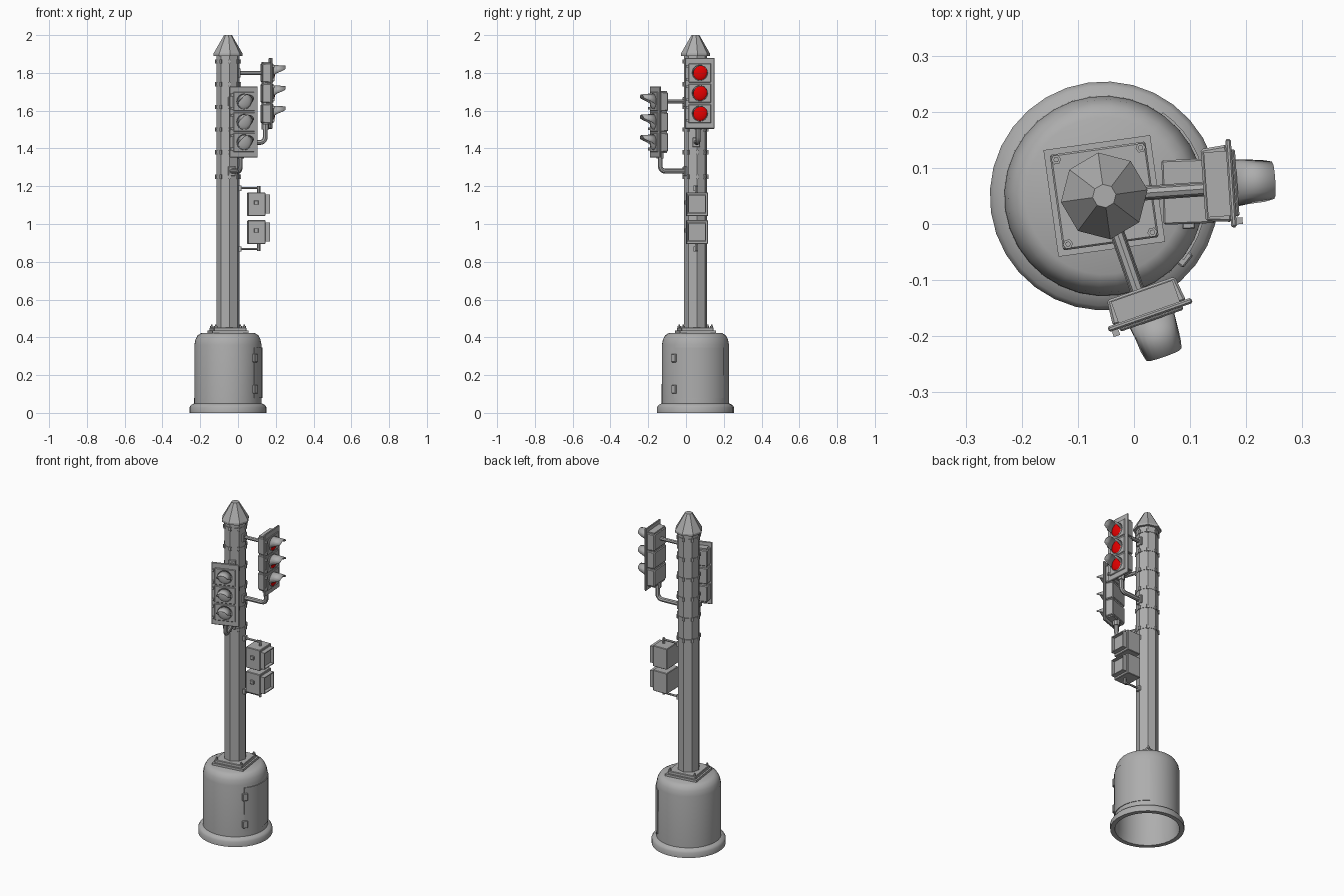
import bpy, bmesh, math
from mathutils import Matrix, Vector

if "Cube" in bpy.data.objects:
    bpy.data.objects.remove(bpy.data.objects["Cube"])

CX, CY = -0.053, 0.05            # pole axis


def mat(name, rgb):
    m = bpy.data.materials.new(name)
    m.diffuse_color = (*rgb, 1)
    m.use_nodes = True
    m.node_tree.nodes["Principled BSDF"].inputs["Base Color"].default_value = m.diffuse_color
    return m


GREY = mat("grey metal", (0.42, 0.42, 0.42))
RED = mat("red lens", (0.8, 0.0, 0.0))


def frame(deg):
    """Local frame on the pole axis: x points outward along the given heading."""
    return Matrix.Translation((CX, CY, 0)) @ Matrix.Rotation(math.radians(deg), 4, 'Z')


def add(name, me, M, m=GREY, smooth=False, bevel=0):
    ob = bpy.data.objects.new(name, me)
    bpy.context.collection.objects.link(ob)
    ob.matrix_world = M
    me.materials.clear()
    me.materials.append(m)
    if bevel:
        b = ob.modifiers.new("bevel", 'BEVEL')
        b.width, b.segments = bevel, 1
    if smooth:
        bpy.ops.object.select_all(action='DESELECT')
        ob.select_set(True)
        bpy.context.view_layer.objects.active = ob
        bpy.ops.object.shade_smooth_by_angle(angle=math.radians(35))
    return ob


def from_bm(name, bm, M, **kw):
    bmesh.ops.remove_doubles(bm, verts=bm.verts, dist=1e-5)
    bmesh.ops.recalc_face_normals(bm, faces=bm.faces)
    me = bpy.data.meshes.new(name)
    bm.to_mesh(me)
    bm.free()
    return add(name, me, M, **kw)


def box(name, M, x, y, z, back=1.0, **kw):
    """Box from ranges; back scales the inner (low x) end."""
    bm = bmesh.new()
    bmesh.ops.create_cube(bm, size=1)
    yc, zc = sum(y) / 2, sum(z) / 2
    for v in bm.verts:
        s = back if v.co.x < 0 else 1
        v.co = Vector((x[0] if v.co.x < 0 else x[1],
                       yc + v.co.y * (y[1] - y[0]) * s,
                       zc + v.co.z * (z[1] - z[0]) * s))
    return from_bm(name, bm, M, **kw)


def lathe(name, M, profile, segs, a0=0, a1=360, closed=False, **kw):
    """Revolve (radius, z) points about z; closed joins the profile and caps the ends."""
    bm = bmesh.new()
    rows = []
    for i in range(segs + 1):
        a = math.radians(a0 + (a1 - a0) * i / segs)
        rows.append([bm.verts.new((r * math.cos(a), r * math.sin(a), z)) for r, z in profile])
    n = len(profile)
    for p, q in zip(rows, rows[1:]):
        for j in range(n if closed else n - 1):
            k = (j + 1) % n
            bm.faces.new((p[j], q[j], q[k], p[k]))
    if closed and a1 - a0 < 360:
        bm.faces.new(rows[0])
        bm.faces.new(rows[-1])
    return from_bm(name, bm, M, **kw)


def pipe(name, M, pts, r, sides=2):
    cu = bpy.data.curves.new(name, 'CURVE')
    cu.dimensions = '3D'
    cu.bevel_depth, cu.bevel_resolution, cu.use_fill_caps = r, sides, True
    sp = cu.splines.new('POLY')
    sp.points.add(len(pts) - 1)
    for p, c in zip(sp.points, pts):
        p.co = (*c, 1)
    tmp = bpy.data.objects.new("tmp", cu)
    bpy.context.collection.objects.link(tmp)
    me = bpy.data.meshes.new_from_object(tmp.evaluated_get(bpy.context.evaluated_depsgraph_get()))
    bpy.data.objects.remove(tmp)
    return add(name, me, M, smooth=True)


def visor(name, M, y, z, x0):
    """Hood tube: long on top, cut back below."""
    bm = bmesh.new()
    n, r = 24, 0.042
    inner, outer = [], []
    for i in range(n):
        a = 2 * math.pi * i / n
        s = math.sin(a)
        t = min(1, max(0, (s + 0.3) / 0.9))
        length = 0.006 + 0.009 * (s + 1) / 2 + 0.055 * t * t * (3 - 2 * t)
        c = (y + r * math.cos(a), z + r * s)
        inner.append(bm.verts.new((x0, *c)))
        outer.append(bm.verts.new((x0 + length, y + 0.92 * r * math.cos(a), z + 0.92 * r * s)))
    for i in range(n):
        j = (i + 1) % n
        bm.faces.new((inner[i], inner[j], outer[j], outer[i]))
    ob = from_bm(name, bm, M, smooth=True)
    s = ob.modifiers.new("thickness", 'SOLIDIFY')
    s.thickness = 0.002


def signal(tag, deg, zc, lens):
    M = frame(deg)
    yc = 0.007
    # housing, back plate
    box(f"{tag}_core", M, (0.182, 0.222), (yc - 0.058, yc + 0.058), (zc - 0.165, zc + 0.165))
    box(f"{tag}_back_plate", M, (0.222, 0.232), (yc - 0.079, yc + 0.079), (zc - 0.188, zc + 0.188), bevel=0.003)
    for i in (-1, 0, 1):
        z = zc + 0.108 * i
        box(f"{tag}_housing", M, (0.177, 0.224), (yc - 0.069, yc + 0.069), (z - 0.052, z + 0.052), back=0.93, bevel=0.004)
        box(f"{tag}_door", M, (0.23, 0.238), (yc - 0.06, yc + 0.06), (z - 0.05, z + 0.05), bevel=0.003)
        # lens dome and hood
        bm = bmesh.new()
        bmesh.ops.create_uvsphere(bm, u_segments=24, v_segments=12, radius=0.04)
        for v in bm.verts:
            v.co = Vector((0.238 + v.co.x * 0.3, yc + v.co.y, z + v.co.z))
        from_bm(f"{tag}_lens", bm, M, m=lens, smooth=True)
        visor(f"{tag}_visor", M, yc, z, 0.236)
        # hinge and latch knobs
        for dz in (-0.035, 0.035):
            box(f"{tag}_hinge", M, (0.23, 0.243), (yc - 0.074, yc - 0.062), (z + dz - 0.007, z + dz + 0.007))
    # support arms
    zt, zb = zc + 0.108, zc - 0.26
    pipe(f"{tag}_upper_arm", M, [(0.04, 0, zt), (0.185, 0, zt)], 0.011)
    elbow = [(0.17 + 0.028 * math.sin(a), 0, zb + 0.028 * (1 - math.cos(a)))
             for a in [math.pi / 2 * k / 5 for k in range(6)]]
    pipe(f"{tag}_lower_arm", M, [(0.04, 0, zb)] + elbow + [(0.198, 0, zc - 0.15)], 0.013)
    pipe(f"{tag}_arm_nut", M, [(0.198, 0, zc - 0.192), (0.198, 0, zc - 0.16)], 0.02)
    for z in (zt, zb):
        box(f"{tag}_arm_flange", M, (0.045, 0.066), (-0.02, 0.02), (z - 0.025, z + 0.025), bevel=0.003)


M8 = frame(8)

# Hollow round base with foot ring
lathe("base", M8, [(0.178, 0.0), (0.204, 0.0), (0.204, 0.03), (0.196, 0.042), (0.179, 0.05), (0.178, 0.36),
                   (0.172, 0.39), (0.16, 0.412), (0.14, 0.423), (0, 0.423)], 32, smooth=True)
lathe("base_inner_wall", M8, [(0.178, 0), (0.172, 0.05), (0.17, 0.38), (0, 0.41)], 32, smooth=True)

# Curved access door with hinges
lathe("access_door", M8, [(0.17, 0.08), (0.182, 0.08), (0.182, 0.345), (0.17, 0.345)], 12, -47, 47,
      closed=True, smooth=True)
for z in (0.125, 0.29):
    box("door_hinge", frame(-38), (0.17, 0.19), (-0.015, 0.015), (z - 0.022, z + 0.022), bevel=0.003)

# Mounting plate and bolts
box("mounting_plate", M8, (-0.096, 0.096), (-0.096, 0.096), (0.42, 0.436))
box("mounting_plate_step", M8, (-0.086, 0.086), (-0.086, 0.086), (0.43, 0.453), bevel=0.003)
for sx in (-1, 1):
    for sy in (-1, 1):
        T = M8 @ Matrix.Translation((sx * 0.076, sy * 0.076, 0))
        lathe("bolt", T, [(0.009, 0.45), (0.009, 0.46), (0.005, 0.46), (0.005, 0.468), (0, 0.468)], 6)

# Octagonal pole, cap, straps
lathe("pole", M8, [(0.062, 0.44), (0.062, 1.9)], 8)
lathe("pole_cap", M8, [(0.06, 1.89), (0.078, 1.89), (0.078, 1.902), (0.021, 2.0), (0, 2.0)], 8)
for z in (1.86, 1.74, 1.62, 1.5, 1.38, 1.25):
    lathe("pole_strap", M8, [(0.06, z - 0.006), (0.0645, z - 0.006), (0.0645, z + 0.006), (0.06, z + 0.006)], 8, closed=True)
    for k in range(8):
        box("strap_clip", frame(8 + 45 * k), (0.055, 0.068), (-0.006, 0.006), (z - 0.011, z + 0.011))

# Two three-lamp signals
signal("side_signal", 4, 1.692, RED)
signal("front_signal", -70.7, 1.54, GREY)

# Pedestrian boxes
MP = frame(2)
for z in (1.105, 0.957):
    y0, y1, h = -0.055, 0.06, 0.063
    box("crossing_box", MP, (0.104, 0.196), (y0, y1), (z - h, z + h), bevel=0.003)
    a, b, g = y0 + 0.007, y1 - 0.012, 0.05
    box("crossing_hood_top", MP, (0.19, 0.222), (a, b), (z + g - 0.005, z + g))
    box("crossing_hood_bottom", MP, (0.19, 0.222), (a, b), (z - g, z - g + 0.005))
    box("crossing_hood_side", MP, (0.19, 0.222), (a, a + 0.005), (z - g, z + g))
    box("crossing_hood_side", MP, (0.19, 0.222), (b - 0.005, b), (z - g, z + g))
    box("crossing_face", MP, (0.19, 0.203), (a, b), (z - g, z + g))
    box("crossing_latch", MP, (0.137, 0.16), (y0 - 0.009, y0 + 0.002), (z - 0.003, z + 0.02), bevel=0.002)
for z, d in ((1.19, -1), (0.868, 1)):
    pipe("crossing_bracket", MP, [(0.05, 0, z), (0.163, 0, z)], 0.006, 1)
    pipe("crossing_bracket_pin", MP, [(0.163, 0, z - d * 0.01), (0.163, 0, z + d * 0.03)], 0.008, 1)
    box("crossing_bracket_flange", MP, (0.052, 0.072), (-0.012, 0.012), (z - 0.014, z + 0.014))
